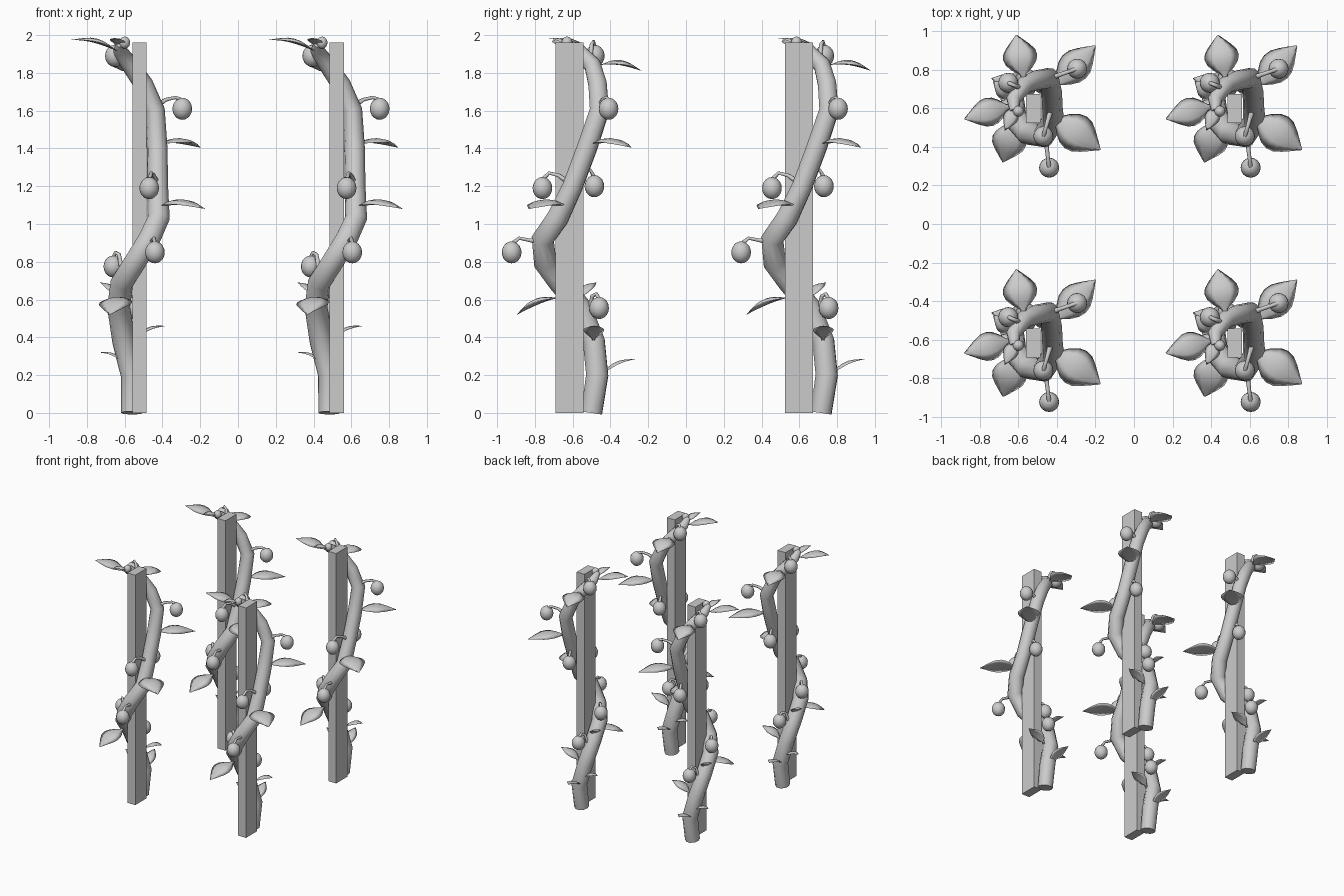
import bpy, bmesh, math
from mathutils import Vector, Matrix

if "Cube" in bpy.data.objects:
    bpy.data.objects.remove(bpy.data.objects["Cube"])

SX, SY = -0.522, -0.617          # first stake position
STEP_X, STEP_Y = 1.045, 1.215    # spacing between the four plants


def link(name, data):
    ob = bpy.data.objects.new(name, data)
    bpy.context.collection.objects.link(ob)
    return ob


def mesh_from(name, bm, smooth=True):
    bmesh.ops.recalc_face_normals(bm, faces=bm.faces)
    for f in bm.faces:
        f.smooth = smooth
    me = bpy.data.meshes.new(name)
    bm.to_mesh(me)
    bm.free()
    return link(name, me)


def tubes(name, paths, bevel, res):
    # each path is a list of (x, y, z, radius factor)
    cu = bpy.data.curves.new(name, 'CURVE')
    cu.dimensions = '3D'
    cu.bevel_depth = bevel
    cu.bevel_resolution = res
    cu.use_fill_caps = True
    for path in paths:
        sp = cu.splines.new('POLY')
        sp.points.add(len(path) - 1)
        for p, (x, y, z, r) in zip(sp.points, path):
            p.co = (x, y, z, 1)
            p.radius = r
        sp.use_smooth = True
    return link(name, cu)


def add_leaf(bm, base, tip, width, arch=0.02):
    base, tip = Vector(base), Vector(tip)
    d = tip - base
    side = d.cross(Vector((0, 0, 1))).normalized()
    up = side.cross(d).normalized()
    outline = (0.1, 0.2, 0.62, 0.9, 1.0, 0.93, 0.68, 0.36, 0.03)
    cols = (-1, -0.5, 0, 0.5, 1)
    n = len(outline) - 1
    new = []
    for dome in (0.13, -0.02):                      # upper and lower skin
        rows = []
        for i, w in enumerate(outline):
            t = i / n
            rows.append([bm.verts.new(
                base + d * t + side * (s * w * width / 2)
                + up * (arch * math.sin(math.pi * t)
                        + dome * width * (1 - s * s) * w)) for s in cols])
        for a, b in zip(rows, rows[1:]):
            for j in range(4):
                bm.faces.new((a[j], a[j + 1], b[j + 1], b[j]))
        new += [v for r in rows for v in r]
    bmesh.ops.remove_doubles(bm, verts=new, dist=0.0005)


# wooden stake
bm = bmesh.new()
bmesh.ops.create_cube(bm, size=1, matrix=Matrix.Translation((SX, SY, 0.98))
                      @ Matrix.Diagonal((0.075, 0.15, 1.96, 1)))
parts = [mesh_from("stake", bm, False)]

# twining stem
stem = [(-0.562, -0.50, 0.0, 1.0), (-0.56, -0.47, 0.2, 1.05),
        (-0.605, -0.488, 0.38, 1.05), (-0.632, -0.56, 0.56, 1.05),
        (-0.615, -0.67, 0.69, 1.05), (-0.55, -0.745, 0.79, 1.05),
        (-0.47, -0.758, 0.92, 1.05), (-0.42, -0.68, 1.03, 1.03),
        (-0.425, -0.60, 1.2, 0.95), (-0.428, -0.525, 1.4, 0.95),
        (-0.44, -0.458, 1.6, 0.92), (-0.50, -0.468, 1.74, 0.88),
        (-0.57, -0.495, 1.84, 0.8), (-0.625, -0.57, 1.92, 0.65),
        (-0.62, -0.63, 1.955, 0.4)]
parts.append(tubes("stem", [stem], 0.058, 3))

# leaves: base, tip, width
leaves = [((-0.63, -0.60, 1.91), (-0.88, -0.67, 1.975), 0.15),
          ((-0.57, -0.47, 1.84), (-0.61, -0.235, 1.81), 0.18),
          ((-0.42, -0.51, 1.42), (-0.20, -0.29, 1.405), 0.17),
          ((-0.43, -0.65, 1.09), (-0.175, -0.83, 1.08), 0.20),
          ((-0.61, -0.66, 0.61), (-0.68, -0.895, 0.52), 0.18),
          ((-0.63, -0.56, 0.60), (-0.73, -0.475, 0.69), 0.09),
          ((-0.55, -0.49, 0.38), (-0.38, -0.485, 0.46), 0.11),
          ((-0.56, -0.46, 0.19), (-0.60, -0.265, 0.285), 0.10),
          ((-0.59, -0.49, 0.25), (-0.74, -0.46, 0.32), 0.08),
          ((-0.61, -0.60, 1.92), (-0.67, -0.73, 1.98), 0.08)]
bm = bmesh.new()
for base, tip, w in leaves:
    add_leaf(bm, base, tip, w)
parts.append(mesh_from("leaves", bm))

# fruits on stalks: fruit centre, stalk root on the stem
fruits = [((-0.295, -0.41, 1.61), (-0.44, -0.46, 1.62)),
          ((-0.47, -0.76, 1.19), (-0.43, -0.62, 1.22)),
          ((-0.455, -0.485, 1.20), (-0.43, -0.57, 1.27)),
          ((-0.44, -0.923, 0.85), (-0.46, -0.76, 0.91)),
          ((-0.66, -0.62, 0.775), (-0.61, -0.67, 0.72)),
          ((-0.56, -0.46, 0.555), (-0.62, -0.52, 0.50)),
          ((-0.652, -0.483, 1.89), (-0.59, -0.51, 1.86)),
          ((-0.60, -0.63, 1.96), (-0.62, -0.58, 1.93))]
bm = bmesh.new()
stalks = []
for i, (c, root) in enumerate(fruits):
    c, root = Vector(c), Vector(root)
    k = 0.55 if i == 7 else 1.0
    bmesh.ops.create_uvsphere(bm, u_segments=16, v_segments=10, radius=0.052 * k,
                              matrix=Matrix.Translation(c) @ Matrix.Diagonal((1, 1, 1.12, 1)))
    if i < 7:
        lift = max(c.z, root.z) + 0.05 if i in (0, 1) else max(c.z + 0.075, root.z + 0.015)
        a, b = root.lerp(c, 0.4), root.lerp(c, 0.75)
        stalks.append([(*root, 1.5), (a.x, a.y, lift - 0.012, 1),
                       (b.x, b.y, lift, 0.9), (c.x, c.y, c.z + 0.045, 1.1)])
parts.append(mesh_from("fruits", bm))
parts.append(tubes("fruit_stalks", stalks, 0.011, 1))

# repeat the plant on a two by two layout
for i, j in ((1, 0), (0, 1), (1, 1)):
    for p in parts:
        ob = link(p.name + f"_{i}{j}", p.data)
        ob.location = (i * STEP_X, j * STEP_Y, 0)
